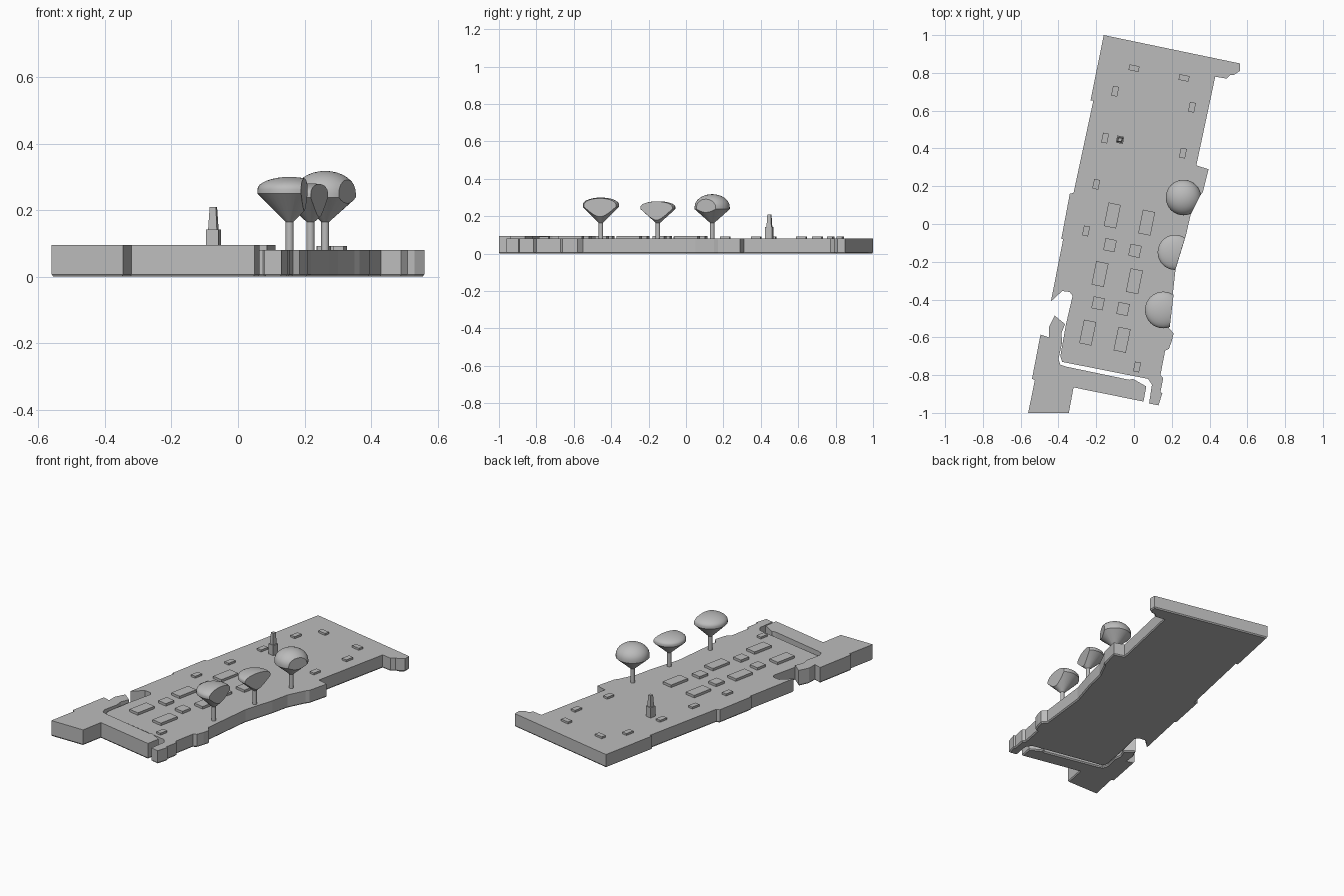
import bpy
import bmesh
import math
from mathutils import Matrix, Vector

default_cube = bpy.data.objects.get("Cube")
if default_cube:
    bpy.data.objects.remove(default_cube, do_unlink=True)

# Single stone grey colour
stone = bpy.data.materials.new("stone_grey")
stone.use_nodes = True
stone.diffuse_color = (0.5, 0.5, 0.5, 1)
stone.node_tree.nodes["Principled BSDF"].inputs["Base Color"].default_value = stone.diffuse_color

GROUND = 0.08                      # top of the main slab
STREET_ANGLE = math.radians(-11.5)  # direction of the street grid


def finish(name, bm, smooth=False):
    """Turn a bmesh into a named object with the stone material."""
    bmesh.ops.recalc_face_normals(bm, faces=bm.faces)
    mesh = bpy.data.meshes.new(name)
    bm.to_mesh(mesh)
    bm.free()
    mesh.materials.append(stone)
    obj = bpy.data.objects.new(name, mesh)
    bpy.context.collection.objects.link(obj)
    if smooth:
        bpy.ops.object.select_all(action="DESELECT")
        bpy.context.view_layer.objects.active = obj
        obj.select_set(True)
        bpy.ops.object.shade_smooth_by_angle(angle=math.radians(30))
    return obj


def slab(name, outline, top, chamfer=0.007):
    """Extrude an outline and chamfer its lower edge."""
    bm = bmesh.new()
    bottom = bm.faces.new([bm.verts.new((x, y, chamfer)) for x, y in outline])
    bottom.normal_update()
    if bottom.normal.z > 0:
        bottom.normal_flip()
    extruded = bmesh.ops.extrude_face_region(bm, geom=[bottom], use_keep_orig=True)
    raised = [v for v in extruded["geom"] if isinstance(v, bmesh.types.BMVert)]
    bmesh.ops.translate(bm, verts=raised, vec=(0, 0, top - chamfer))
    bmesh.ops.recalc_face_normals(bm, faces=bm.faces)
    bmesh.ops.inset_region(bm, faces=[bottom], thickness=chamfer, depth=0)
    for vert in bottom.verts:
        vert.co.z = 0
    return finish(name, bm)


def block(bm, x, y, width, length, low, high, taper=1.0, turn=STREET_ANGLE):
    """Add a box aligned to the street grid, optionally tapered upwards."""
    place = (Matrix.Translation((x, y, (low + high) / 2))
             @ Matrix.Rotation(turn, 4, "Z")
             @ Matrix.Diagonal((width, length, high - low, 1)))
    verts = bmesh.ops.create_cube(bm, size=1)["verts"]
    for vert in verts:
        if vert.co.z > 0:
            vert.co.xy *= taper
    bmesh.ops.transform(bm, matrix=place, verts=verts)


def blocks(name, centres, width, length, height):
    bm = bmesh.new()
    for x, y in centres:
        block(bm, x, y, width, length, GROUND - 0.01, GROUND + height)
    finish(name, bm)


def tree(name, x, y, radius, rim, top, edge_point, edge_normal):
    """Lathe a trunk, cone and dome, then trim it flush with the slab edge."""
    stem = 0.012
    profile = [(0, GROUND - 0.01), (stem, GROUND - 0.01), (stem, 0.165),
               (radius, rim - 0.012), (radius, rim)]
    steps = 8
    for i in range(1, steps + 1):
        angle = math.pi / 2 * i / steps
        profile.append((radius * math.cos(angle), rim + (top - rim) * math.sin(angle)))
    bm = bmesh.new()
    verts = [bm.verts.new((r, 0, z)) for r, z in profile]
    edges = [bm.edges.new(pair) for pair in zip(verts, verts[1:])]
    bmesh.ops.spin(bm, geom=verts + edges, cent=(0, 0, 0), axis=(0, 0, 1),
                   angle=math.tau, steps=32)
    bmesh.ops.remove_doubles(bm, verts=bm.verts, dist=0.0001)
    bmesh.ops.translate(bm, verts=bm.verts, vec=(x, y, 0))
    cut = bmesh.ops.bisect_plane(
        bm, geom=bm.verts[:] + bm.edges[:] + bm.faces[:],
        plane_co=Vector((*edge_point, 0)), plane_no=Vector((*edge_normal, 0)),
        clear_outer=True)
    rim_edges = [e for e in cut["geom_cut"] if isinstance(e, bmesh.types.BMEdge)]
    bmesh.ops.holes_fill(bm, edges=rim_edges, sides=0)
    finish(name, bm, smooth=True)


# Main ground slab, clockwise from the back corner
slab("main_ground", [
    (-.16, 1), (.56, .85), (.56, .81), (.53, .79), (.51, .79), (.49, .77),
    (.43, .78), (.33, .31), (.395, .29), (.365, .17), (.35, .15),
    (.3, .05), (.275, -.06), (.22, -.24), (.185, -.55), (.21, -.58),
    (.2, -.62), (.185, -.66), (.165, -.67), (.14, -.8), (.155, -.815),
    (.14, -.89), (.15, -.895), (.13, -.96), (.08, -.95), (.095, -.85),
    (.075, -.82), (-.38, -.73), (-.39, -.7), (-.36, -.53), (-.325, -.38),
    (-.34, -.36), (-.38, -.355), (-.44, -.41), (-.375, -.08), (-.385, -.08),
    (-.34, .16), (-.32, .165), (-.215, .655), (-.23, .655),
], GROUND)

# Raised corner slab across the narrow gap
slab("corner_ground", [
    (-.56, -1), (-.345, -1), (-.32, -.865), (.05, -.94), (.065, -.86),
    (-.005, -.82), (-.025, -.825), (-.36, -.755), (-.39, -.745),
    (-.4, -.715), (-.38, -.625), (-.385, -.58), (-.365, -.53), (-.42, -.485),
    (-.45, -.545), (-.45, -.6), (-.495, -.585), (-.54, -.82), (-.525, -.825),
], 0.095)

# Paired rows of garden beds, repeating along the street
bed_rows = [(-.115, .045), (-.18, -.265), (-.245, -.575)]
long_beds = [(x + dx, y + dy) for x, y in bed_rows for dx, dy in ((0, 0), (.182, -.038))]
blocks("long_beds", long_beds, .066, .127, .015)

square_rows = [(-.127, -.112), (-.19, -.42)]
square_beds = [(x + dx, y + dy) for x, y in square_rows for dx, dy in ((0, 0), (.132, -.03))]
blocks("square_beds", square_beds, .06, .064, .015)

# Small benches around the square
blocks("cross_benches", [(0, .825), (.265, .773)], .054, .03, .012)
blocks("side_benches", [
    (-.1, .703), (.307, .618), (-.153, .455), (.259, .375),
    (-.2, .21), (-.254, -.037), (.016, -.757),
], .032, .052, .012)

# Monument: plinth, collar and tapered shaft
bm = bmesh.new()
block(bm, -.074, .446, .038, .038, GROUND - 0.01, .142)
block(bm, -.074, .446, .027, .027, .14, .21, taper=.7)
finish("monument", bm)

# Trees trimmed along the side of the slab
tree("back_tree", .262, .14, .094, .25, .318, (.325, .1), (.9, -.45))
tree("middle_tree", .218, -.15, .093, .25, .28, (.247, -.15), (.95, -.29))
tree("front_tree", .155, -.455, .097, .262, .3, (.2, -.455), (.985, -.115))
